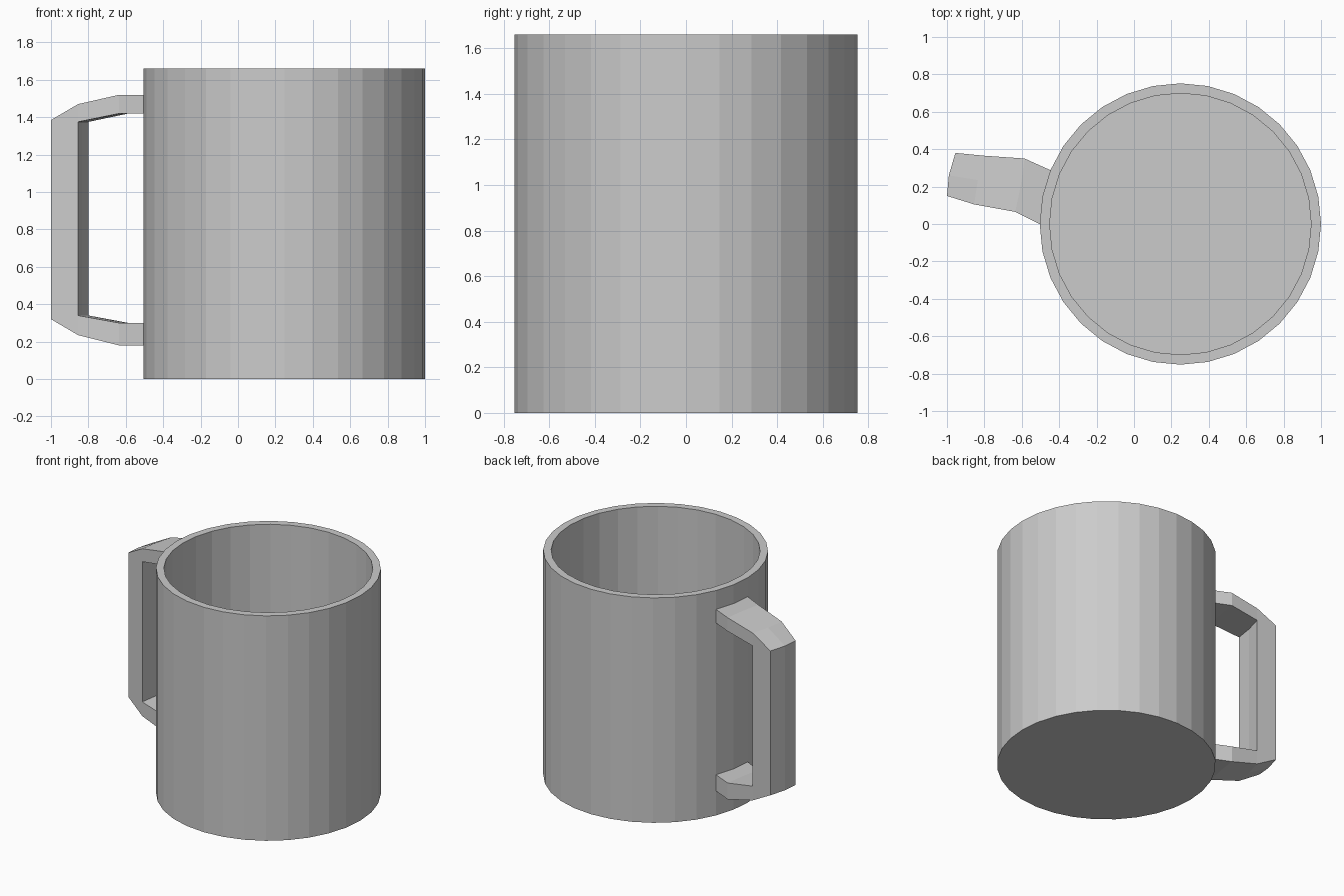
import bpy, bmesh, math

if "Cube" in bpy.data.objects:
    bpy.data.objects.remove(bpy.data.objects["Cube"])

SIDES, CX, R, H, WALL = 32, 0.248, 0.752, 1.66, 0.053


def make_object(name, bm):
    bmesh.ops.recalc_face_normals(bm, faces=bm.faces)
    mesh = bpy.data.meshes.new(name)
    bm.to_mesh(mesh)
    bm.free()
    obj = bpy.data.objects.new(name, mesh)
    bpy.context.collection.objects.link(obj)
    return obj


def rim_point(step):
    a = 2 * math.pi * step / SIDES
    return CX + R * math.cos(a), R * math.sin(a)


# Cup body: outer wall, rim, inner wall, closed by two floor discs
bm = bmesh.new()
rings = []
for r, z in [(R, 0), (R, H), (R - WALL, H), (R - WALL, 0.05)]:
    ring = []
    for i in range(SIDES):
        a = 2 * math.pi * i / SIDES
        ring.append(bm.verts.new((CX + r * math.cos(a), r * math.sin(a), z)))
    rings.append(ring)
for lo, hi in zip(rings, rings[1:]):
    for i in range(SIDES):
        j = (i + 1) % SIDES
        bm.faces.new((lo[i], lo[j], hi[j], hi[i]))
bm.faces.new(rings[0])
bm.faces.new(rings[-1])
make_object("cup_body", bm)

# Handle: grows out of two wall facets; three lines across its width,
# each with four stations running outward from the wall
lines = [
    [rim_point(16), (-0.635, 0.065), (-0.855, 0.105), (-1.0, 0.15)],
    [rim_point(15), (-0.605, 0.21), (-0.835, 0.235), (-0.99, 0.26)],
    [rim_point(14), (-0.585, 0.35), (-0.80, 0.365), (-0.955, 0.38)],
]
# (station, z) around the C-shaped side outline
outline = [(0, 1.52), (1, 1.52), (2, 1.47), (3, 1.385),
           (3, 0.32), (2, 0.235), (1, 0.18), (0, 0.18),
           (0, 0.30), (1, 0.30), (2, 0.34),
           (2, 1.375), (1, 1.42), (0, 1.42)]
bm = bmesh.new()
loops = [[bm.verts.new((*line[s], z)) for s, z in outline] for line in lines]
n = len(outline)
for a, b in zip(loops, loops[1:]):
    for i in range(n):
        if i in (7, 13):  # open where the handle meets the wall
            continue
        j = (i + 1) % n
        bm.faces.new((a[i], a[j], b[j], b[i]))
for side in (loops[0], loops[-1]):
    for face in [(0, 1, 12, 13), (1, 2, 11, 12), (2, 3, 11), (3, 4, 10, 11),
                 (4, 5, 10), (5, 6, 9, 10), (6, 7, 8, 9)]:
        bm.faces.new([side[k] for k in face])
make_object("handle", bm)
